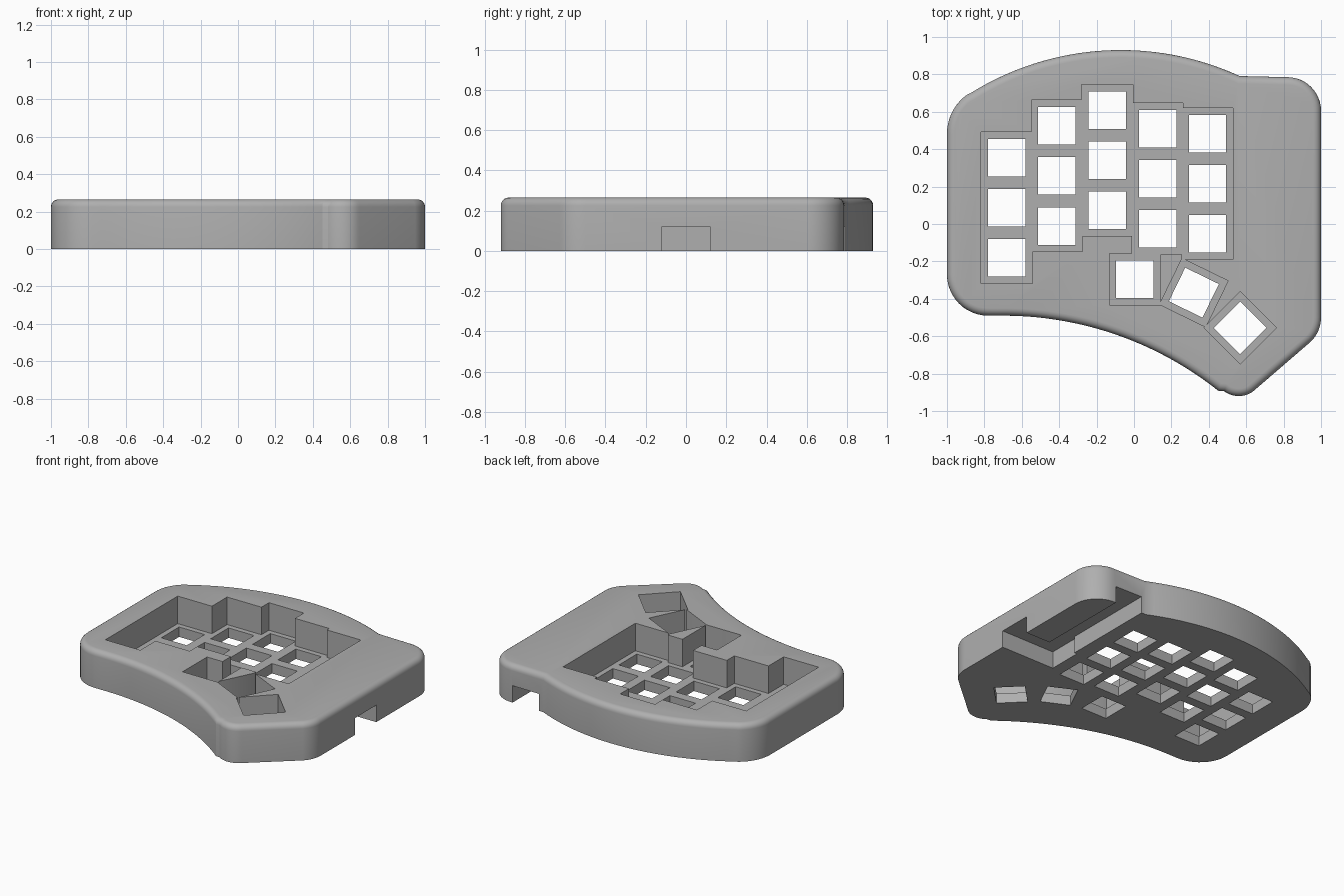
import bpy, bmesh, math
from mathutils import Matrix

if "Cube" in bpy.data.objects:
    bpy.data.objects.remove(bpy.data.objects["Cube"], do_unlink=True)

HEIGHT, FLOOR, POCKET = 0.265, 0.07, 0.12
HOLE, WELL, PITCH = 0.1, 0.137, 0.268   # half sizes and key spacing

grey = bpy.data.materials.new("case_grey")
grey.use_nodes = True
colour = (0.43, 0.43, 0.43, 1)
grey.diffuse_color = colour
grey.node_tree.nodes["Principled BSDF"].inputs["Base Color"].default_value = colour


def arc(cx, cy, r, start, end, steps):
    angles = [math.radians(start + (end - start) * i / steps) for i in range(steps + 1)]
    return [(cx + r * math.cos(a), cy + r * math.sin(a)) for a in angles]


def finish(bm, name):
    bmesh.ops.recalc_face_normals(bm, faces=bm.faces)
    mesh = bpy.data.meshes.new(name)
    bm.to_mesh(mesh)
    bm.free()
    obj = bpy.data.objects.new(name, mesh)
    bpy.context.collection.objects.link(obj)
    return obj


# Case outline, counter-clockwise
outline = (arc(-0.07, -0.59, 1.52, 65.3, 122, 28)          # bowed back edge
           + arc(-0.744, 0.483, 0.256, 126, 180, 9)        # back right corner
           + arc(-0.78, -0.27, 0.22, 180, 270, 12)         # front right corner
           + arc(-0.7, -2.34, 1.85, 91, 51.5, 24)          # palm curve
           + arc(0.56, -0.79, 0.13, 233, 315, 12)          # thumb tip
           + arc(0.82, -0.5, 0.18, -45, 0, 8)
           + arc(0.82, 0.605, 0.18, 0, 90, 12))

# Solid body with a rounded upper rim
bm = bmesh.new()
base = bm.faces.new([bm.verts.new((x, y, 0)) for x, y in outline])
grown = bmesh.ops.extrude_face_region(bm, geom=[base])["geom"]
top_verts = [g for g in grown if isinstance(g, bmesh.types.BMVert)]
bmesh.ops.translate(bm, verts=top_verts, vec=(0, 0, HEIGHT))
rim = [e for e in bm.edges if all(v.co.z > HEIGHT / 2 for v in e.verts)]
bmesh.ops.bevel(bm, geom=rim, offset=0.04, segments=5, profile=0.5, affect='EDGES')
case = finish(bm, "keyboard_case")
case.data.materials.append(grey)


def cut(x0, x1, y0, y1, z0, z1, turn=0):
    """Subtract a box, turned about its own centre, from the case."""
    bm = bmesh.new()
    place = (Matrix.Translation(((x0 + x1) / 2, (y0 + y1) / 2, (z0 + z1) / 2))
             @ Matrix.Rotation(math.radians(turn), 4, 'Z')
             @ Matrix.Diagonal((x1 - x0, y1 - y0, z1 - z0, 1)))
    bmesh.ops.create_cube(bm, size=1, matrix=place)
    cutter = finish(bm, "cutter")
    cutter.hide_render = True
    mod = case.modifiers.new("cut", 'BOOLEAN')
    mod.operation, mod.solver, mod.object = 'DIFFERENCE', 'EXACT', cutter
    bpy.ops.object.modifier_apply(modifier=mod.name)
    bpy.data.objects.remove(cutter, do_unlink=True)


def cut_square(x, y, half, z0, z1, turn=0):
    cut(x - half, x + half, y - half, y + half, z0, z1, turn)


bpy.ops.object.select_all(action='DESELECT')
case.select_set(True)
bpy.context.view_layer.objects.active = case

columns = [(-0.68, 0.087), (-0.412, 0.257), (-0.143, 0.341), (0.126, 0.242), (0.393, 0.215)]
thumbs = [(0.005, -0.295, 0), (0.32, -0.367, -26), (0.568, -0.555, -45)]

# Sunken wells around the finger columns and thumb keys
for x, y in columns:
    cut(x - WELL, x + WELL, y - PITCH - WELL, y + PITCH + WELL, FLOOR, 0.5)
for x, y, turn in thumbs:
    cut_square(x, y, WELL, FLOOR, 0.5, turn)

# Square switch openings through the floor
for x, y in columns:
    for row in (-1, 0, 1):
        cut_square(x, y + row * PITCH, HOLE, -0.1, 0.2)
for x, y, turn in thumbs:
    cut_square(x, y, HOLE, -0.1, 0.2, turn)

# Underside pockets: controller bay open at the back, socket bay open at the side
cut(0.6, 0.81, 0.0, 1.1, -0.1, POCKET)
cut(0.58, 1.1, -0.12, 0.12, -0.1, POCKET)

bpy.ops.object.shade_smooth_by_angle(angle=math.radians(30))
